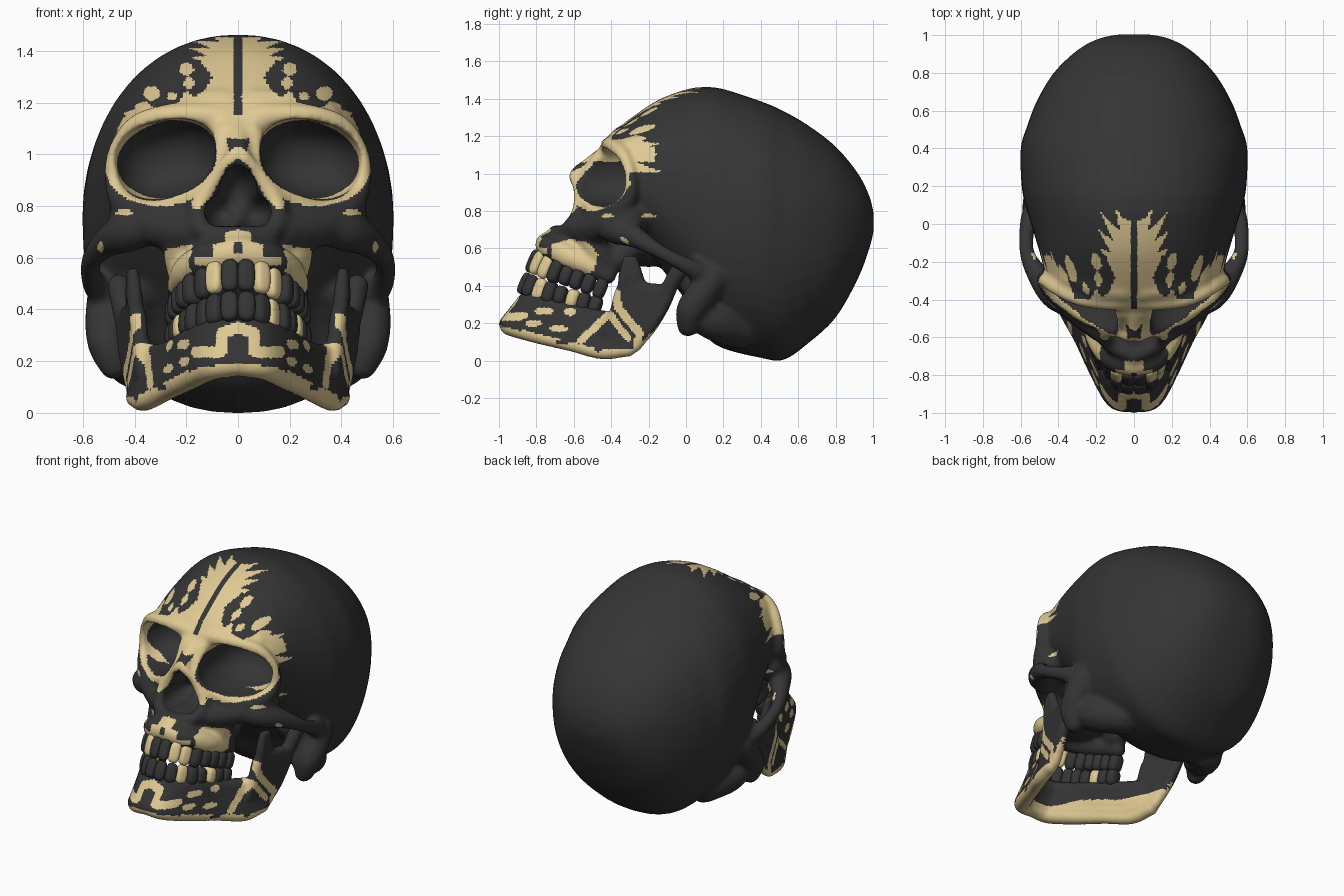
import bpy, bmesh, math
from mathutils import Vector, Matrix

if "Cube" in bpy.data.objects:
    bpy.data.objects.remove(bpy.data.objects["Cube"])


def material(name, rgb):
    m = bpy.data.materials.new(name)
    m.diffuse_color = (*rgb, 1)
    m.use_nodes = True
    m.node_tree.nodes["Principled BSDF"].inputs["Base Color"].default_value = m.diffuse_color
    return m


MATS = [material("charcoal", (0.035, 0.035, 0.036)), material("pale_gold", (0.74, 0.585, 0.295))]
EYE, EYE_R, EYE_A = (0.275, -0.40, 0.98), (0.205, 0.27, 0.152), 0.2


# ---------- shape helpers ----------
def spline(pts, n=6):
    P = [Vector(p) for p in pts]
    P = [P[0] * 2 - P[1]] + P + [P[-1] * 2 - P[-2]]
    out = []
    for i in range(1, len(P) - 2):
        a, b, c, d = P[i - 1:i + 3]
        for k in range(n):
            t = k / n
            out.append(b + (c - a) * (t / 2) + (a * 2 - b * 5 + c * 4 - d) * (t * t / 2)
                       + (b * 3 - a - c * 3 + d) * (t ** 3 / 2))
    return out + [P[-2]]


def egg(bm, loc, rad, rot=Matrix.Identity(3), p=2, sub=2, mat=0):
    for v in bmesh.ops.create_icosphere(bm, subdivisions=sub, radius=1)["verts"]:
        s = sum(abs(k) ** p for k in v.co) ** (-1 / p)
        v.co = rot @ Vector([v.co[i] * s * rad[i] for i in range(3)]) + Vector(loc)
        if mat:
            for f in v.link_faces:
                f.material_index = mat


def chain(bm, pts):
    """Mirrored sweep of overlapping balls through (x, y, z, radius)."""
    for q in spline(pts):
        for s in (1, -1):
            egg(bm, (s * q[0], q[1], q[2]), (q[3],) * 3)


def sheet(bm, a, b, rows):
    for i in range(rows + 1):
        chain(bm, [Vector(p).lerp(Vector(q), i / rows) for p, q in zip(a, b)])


def make_object(name, bm):
    me = bpy.data.meshes.new(name)
    bm.to_mesh(me)
    bm.free()
    ob = bpy.data.objects.new(name, me)
    bpy.context.collection.objects.link(ob)
    return ob


def remesh(ob, size):
    m = ob.modifiers.new("fuse", "REMESH")
    m.mode, m.voxel_size = "VOXEL", size


def finish(ob, rule):
    """Bake the modifiers, then paint faces by rule."""
    m = ob.modifiers.new("soften", "SMOOTH")
    m.factor, m.iterations = 0.5, 6
    me = bpy.data.meshes.new_from_object(ob.evaluated_get(bpy.context.evaluated_depsgraph_get()))
    ob.modifiers.clear()
    ob.data = me
    me.materials.clear()
    for mt in MATS:
        me.materials.append(mt)
    me.polygons.foreach_set("material_index", [int(bool(rule(p.center, p.normal))) for p in me.polygons])
    me.shade_smooth()


# ---------- paint helpers ----------
def inside(x, y, poly):
    hit = False
    for (ax, ay), (bx, by) in zip(poly, poly[1:] + poly[:1]):
        if (ay > y) != (by > y) and x < ax + (y - ay) * (bx - ax) / (by - ay):
            hit = not hit
    return hit


def near(x, y, line, w):
    p = Vector((x, y))
    for a, b in zip(line, line[1:]):
        a, b = Vector(a), Vector(b)
        t = max(0, min(1, (p - a).dot(b - a) / (b - a).length_squared))
        if (a.lerp(b, t) - p).length < w:
            return True
    return False


def spots(x, y, items):
    return any(math.hypot((x - a) / r, (y - b) / s) < 1 for a, b, r, s in items)


# ---------- skull: braincase loft (y, top, bottom, half width, mid height) ----------
bm = bmesh.new()
stations = [(-.43, 1.16, 1.06, .26, 1.11), (-.40, 1.21, .95, .38, 1.08), (-.30, 1.293, .75, .455, .98),
            (-.15, 1.393, .52, .50, .92), (0, 1.45, .32, .545, .84), (.1, 1.463, .14, .575, .80),
            (.2, 1.452, .065, .595, .77), (.4, 1.387, .015, .60, .75), (.52, 1.335, .003, .565, .72),
            (.65, 1.26, .09, .515, .72), (.8, 1.145, .23, .425, .72), (.92, 1.0, .44, .30, .73),
            (.98, .88, .60, .19, .74), (1.003, .79, .69, .09, .74)]
rings = []
for y, top, bot, w, mid in spline(stations, 5):
    ring = []
    for k in range(48):
        c, s = math.cos(k * math.tau / 48), math.sin(k * math.tau / 48)
        e = 2 / 2.12 if s > 0 else 2 / 2.3
        h = (top - mid) if s > 0 else (mid - bot)
        ring.append(bm.verts.new((w * math.copysign(abs(c) ** e, c), y, mid + h * math.copysign(abs(s) ** e, s))))
    rings.append(ring)
for a, b in zip(rings, rings[1:]):
    for k in range(48):
        bm.faces.new((a[k], a[k - 1], b[k - 1], b[k]))
bm.faces.new(rings[0])
bm.faces.new(rings[-1][::-1])
bmesh.ops.recalc_face_normals(bm, faces=bm.faces[:])

# forehead fullness above the brows
chain(bm, [(.06, -.33, 1.17, .09), (.2, -.31, 1.16, .095), (.32, -.27, 1.12, .09)])
# orbital rim
chain(bm, [(0, -.40, 1.13, .055), (.12, -.41, 1.148, .05), (.28, -.395, 1.148, .045), (.40, -.345, 1.11, .04),
           (.475, -.30, 1.0, .035), (.475, -.30, .88, .042), (.42, -.37, .795, .055), (.30, -.45, .775, .055),
           (.18, -.51, .84, .05), (.085, -.52, .96, .045), (.05, -.45, 1.08, .055)])
# nasal bones and nose opening border
chain(bm, [(0, -.42, 1.11, .05), (0, -.525, 1.04, .043), (.02, -.595, .99, .032), (.085, -.57, .91, .035),
           (.15, -.57, .79, .045), (.13, -.64, .70, .04), (0, -.70, .685, .042)])
# face core, palate and cheek masses
egg(bm, (0, -.35, .85), (.30, .21, .22), sub=3)
egg(bm, (0, -.52, .63), (.20, .22, .10), sub=3)
egg(bm, (0, -.2, .66), (.26, .28, .16), sub=3)
for s in (1, -1):
    egg(bm, (s * .36, -.31, .77), (.14, .13, .10), sub=3)
chain(bm, [(.17, -.55, .70, .08), (.26, -.48, .71, .085), (.33, -.43, .725, .08)])
chain(bm, [(.20, -.52, .70, .08), (.22, -.48, .60, .07), (.2, -.40, .53, .065), (.19, -.33, .57, .07)])
# upper tooth ridge
chain(bm, [(0, -.74, .62, .07), (.1, -.715, .60, .07), (.18, -.62, .555, .07), (.215, -.51, .505, .06), (.225, -.42, .455, .05)])
# cheekbone and arch
chain(bm, [(.30, -.44, .735, .075), (.42, -.375, .70, .08), (.50, -.28, .665, .063), (.562, -.17, .60, .044),
           (.570, -.07, .545, .042), (.555, .02, .50, .05), (.51, .1, .46, .07)])
# mastoid bump and skull base beside it
chain(bm, [(.50, .14, .44, .09), (.51, .08, .35, .085), (.505, .025, .27, .08), (.48, .01, .185, .06)])
chain(bm, [(.38, .02, .48, .09), (.41, .09, .36, .10), (.42, .10, .25, .09)])
chain(bm, [(.45, .06, .25, .09), (.41, .16, .21, .11), (.33, .28, .17, .11)])
skull = make_object("skull", bm)

# cutter for eye sockets and nose opening
bm = bmesh.new()
for s in (1, -1):
    egg(bm, (s * EYE[0], EYE[1], EYE[2]), EYE_R, Matrix.Rotation(s * EYE_A, 3, "Y"), 2.4, 4)
    egg(bm, (s * .06, -.56, .775), (.07, .18, .068), sub=4)
egg(bm, (0, -.56, .845), (.075, .18, .115), sub=4)
cutter = make_object("socket_cutter", bm)
cutter.hide_render = True
remesh(cutter, .015)
remesh(skull, .016)
cut = skull.modifiers.new("sockets", "BOOLEAN")
cut.operation, cut.object = "DIFFERENCE", cutter
remesh(skull, .0115)

# skull paint shapes, mostly in mirrored front or side projection
BROW = [(0, 1.6), (.14, 1.6), (.145, 1.36), (.10, 1.30), (.125, 1.25), (.17, 1.22), (.20, 1.25), (.23, 1.20),
        (.32, 1.18), (.36, 1.205), (.40, 1.19), (.40, 1.15), (.45, 1.14), (.48, 1.05), (.3, 1.1), (0, 1.05)]
FLAME = [(0, -.2), (0, .01), (.06, .03), (.10, .085), (.075, -.03), (.12, 0), (.175, .06), (.11, -.09), (.15, -.06),
         (.19, -.03), (.125, -.15), (.18, -.13), (.14, -.2)]
TEMPLE = [(-.42, 1.2), (-.14, 1.16), (-.27, 1.13), (-.14, 1.10), (-.29, 1.07), (-.13, 1.01), (-.30, 1.01), (-.36, .86)]
UPPER_JAW = [(-.72, .62), (-.62, .65), (-.52, .63), (-.47, .57), (-.49, .48), (-.57, .45), (-.64, .50), (-.72, .55)]
MUZZLE = [(0, .71), (.05, .70), (.05, .66), (.10, .65), (.09, .61), (.17, .60), (.17, .57), (0, .58)]


def skull_paint(c, n):
    x, y, z = abs(c.x), c.y, c.z
    if y > .12:
        return False
    out = n.x * (1 if c.x > 0 else -1)
    if x > .38 and out > .25 and inside(y, z, TEMPLE):
        return True
    dx, dz = x - EYE[0], z - EYE[2]
    e = math.hypot((dx * math.cos(EYE_A) - dz * math.sin(EYE_A)) / .205, (dx * math.sin(EYE_A) + dz * math.cos(EYE_A)) / .15)
    if e < .95:
        return False
    if e < 1.18 and y < min(-.25, .55 * x - .47) and n.y < -.12:
        return True
    if z > 1.06 and y < .1:
        if x < .013 and z > 1.15:
            return False
        if spots(x, z, [(.2, 1.33, .028, .025), (.335, 1.235, .032, .028), (.19, 1.275, .02, .025), (.255, 1.225, .02, .016)]):
            return y < -.05
        return inside(x, y, FLAME) if y > -.17 else inside(x, z, BROW) and e > 1
    if y < -.5 and near(x, z, [(0, 1.01), (.06, .965), (.125, .84), (.16, .81)], .02):
        return n.y < 0
    if y < -.6 and x < .18 and inside(x, z, MUZZLE):
        return math.hypot(x, z - .64) > .022
    if x > .15 and out > 0 and inside(y, z, UPPER_JAW):
        return True
    return y < -.1 and spots(x, z, [(.44, .775, .035, .01), (.53, .64, .012, .02)])


finish(skull, skull_paint)
bpy.data.objects.remove(cutter)

# ---------- lower jaw ----------
bm = bmesh.new()
low = [(0, -.947, .195, .055), (.10, -.925, .18, .055), (.19, -.78, .135, .05), (.28, -.60, .088, .045),
       (.36, -.45, .05, .045), (.395, -.31, .062, .043)]
high = [(0, -.86, .32, .045), (.09, -.835, .315, .048), (.17, -.72, .285, .052), (.22, -.60, .255, .052),
        (.285, -.47, .225, .05), (.35, -.37, .225, .04)]
sheet(bm, low, high, 4)
# rising branch with hinge knob and front spur
rear = [(.395, -.275, .08, .038), (.42, -.185, .19, .038), (.435, -.12, .30, .038), (.44, -.09, .37, .038)]
fore = [(.36, -.42, .15, .038), (.375, -.375, .26, .036), (.385, -.35, .36, .035), (.395, -.32, .40, .033)]
sheet(bm, rear, fore, 6)
chain(bm, [(.44, -.095, .37, .042), (.45, -.07, .43, .045), (.46, -.03, .49, .048)])
sheet(bm, [(.395, -.335, .40, .033), (.40, -.33, .46, .032), (.405, -.315, .54, .025)],
      [(.40, -.245, .40, .035), (.405, -.262, .46, .033), (.41, -.28, .54, .025)], 2)
jaw = make_object("lower_jaw", bm)
remesh(jaw, .0115)


def jaw_paint(c, n):
    x, y, z = abs(c.x), c.y, c.z
    out = n.x * (1 if c.x > 0 else -1)
    h = z - (.01 + max(0, -.45 - y) * .25)
    if n.z < -.55 and z < .2:
        return True
    if (out < -.2 or n.y > .3) and y > -.9:
        return h < .13 and z < .2
    if x < .19 and y < -.78 and n.y < -.1:
        return h < .04 or near(x, z, [(.16, .235), (.065, .235), (.06, .31), (0, .33)], .022)
    if spots(y, z, [(-.47, .065, .02, .02), (-.66, .10, .04, .012)]):
        return False
    if near(y, z, [(-.56, .11), (-.41, .25), (-.31, .12)], .02):
        return True
    if near(y, z, [(-.375, .36), (-.36, .28), (-.25, .15), (-.26, .07)], .022):
        return True
    if spots(y, z, [(-.76, .265, .05, .02), (-.62, .26, .035, .02), (-.82, .20, .05, .018), (-.68, .17, .05, .018)]):
        return True
    return h < .05


finish(jaw, jaw_paint)


# ---------- teeth along both arches ----------
def teeth(name, arch, height, gold):
    bm = bmesh.new()
    path = spline(arch, 20)
    dist = [0]
    for a, b in zip(path, path[1:]):
        dist.append(dist[-1] + (b - a).length)
    step = dist[-1] / 8
    for i in range(8):
        k = min(range(1, len(path) - 1), key=lambda j: abs(dist[j] - (i + .5) * step))
        for s in (1, -1):
            flip = Vector((s, 1, 1))
            X = ((path[k + 1] - path[k - 1]) * flip).normalized()
            Z = Vector((0, .39, .92))
            Z = (Z - X * Z.dot(X)).normalized()
            Y = Z.cross(X)
            thick = .026 if i < 3 else .042
            egg(bm, path[k] * flip, (step * .5, thick, height * (1 if i < 4 else .85)),
                Matrix((X, Y, Z)).transposed(), 3.4, 3, int((s * (i + 1)) in gold))
    bmesh.ops.recalc_face_normals(bm, faces=bm.faces[:])
    ob = make_object(name, bm)
    for mt in MATS:
        ob.data.materials.append(mt)
    ob.data.shade_smooth()


teeth("upper_teeth", [(0, -.825, .535), (.1, -.79, .52), (.175, -.69, .475), (.22, -.57, .43), (.245, -.43, .375)],
      .065, {2, 3, -2})
teeth("lower_teeth", [(0, -.87, .415), (.08, -.845, .405), (.15, -.75, .37), (.205, -.62, .335), (.25, -.45, .285)],
      .06, {3, 6, -6})
